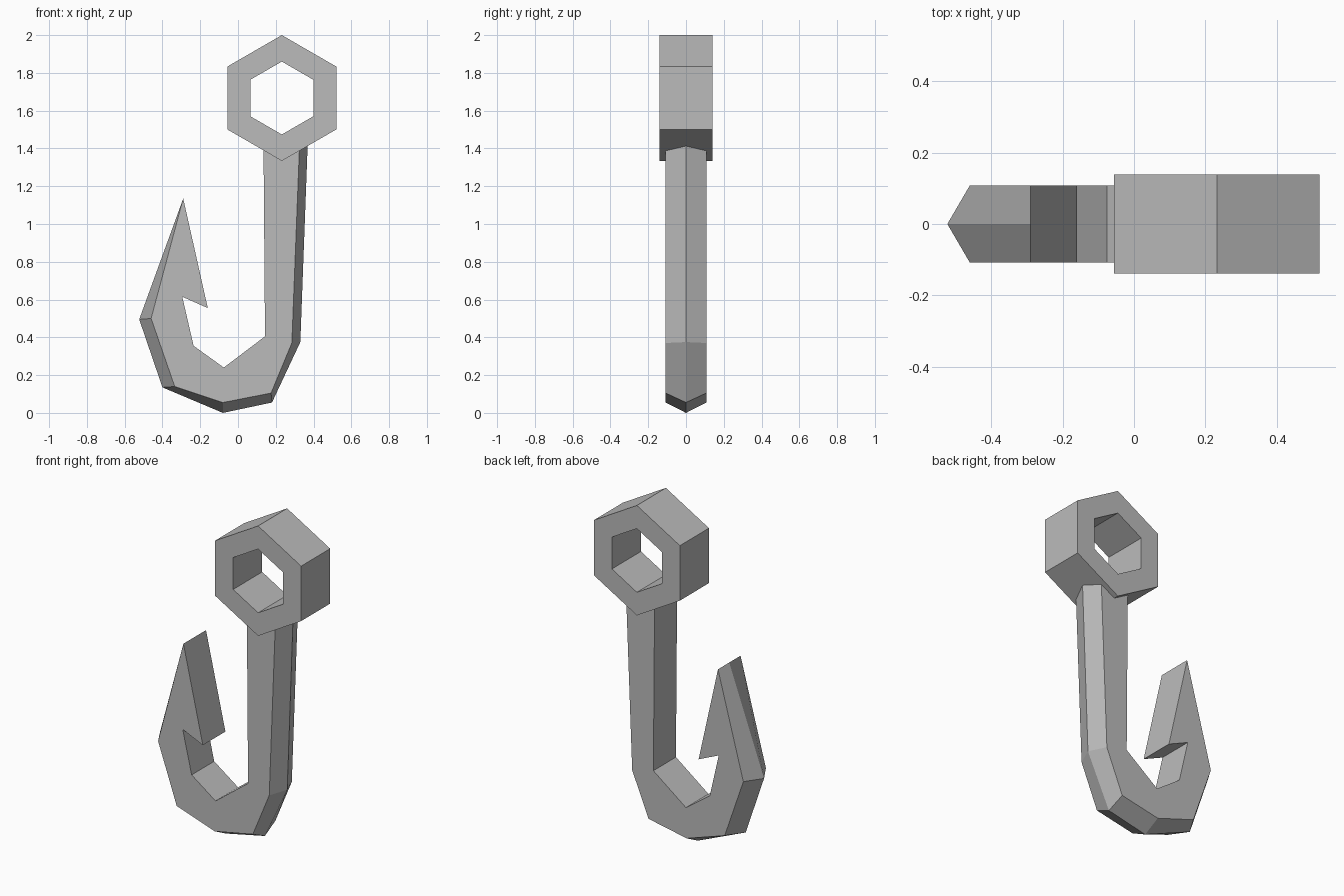
import bpy, bmesh, math

cube = bpy.data.objects.get("Cube")
if cube:
    bpy.data.objects.remove(cube)

# Single plain metal colour
metal = bpy.data.materials.new("grey metal")
metal.use_nodes = True
colour = (0.5, 0.5, 0.5, 1)
metal.diffuse_color = colour
metal.node_tree.nodes["Principled BSDF"].inputs["Base Color"].default_value = colour


def finish(bm, name):
    bmesh.ops.recalc_face_normals(bm, faces=bm.faces)
    mesh = bpy.data.meshes.new(name)
    bm.to_mesh(mesh)
    bm.free()
    mesh.materials.append(metal)
    obj = bpy.data.objects.new(name, mesh)
    bpy.context.collection.objects.link(obj)
    return obj


def row(bm, points, y):
    return [bm.verts.new((x, y, z)) for x, z in points]


def bridge(bm, a, b, closed=False):
    n = len(a)
    for i in range(n if closed else n - 1):
        j = (i + 1) % n
        bm.faces.new((a[i], a[j], b[j], b[i]))


# Hook: flat sides, straight inner wall, and an outer wall ridged along the middle
HALF = 0.108
edge = [(-0.29, 1.135), (-0.46, 0.5), (-0.335, 0.14), (-0.08, 0.055),
        (0.175, 0.105), (0.285, 0.37), (0.327, 1.45)]
ridge = [(-0.29, 1.135), (-0.523, 0.495), (-0.4, 0.135), (-0.08, 0),
         (0.18, 0.055), (0.33, 0.375), (0.37, 1.45)]
inner = [(0.135, 1.43), (0.143, 0.405), (-0.075, 0.24), (-0.235, 0.355),
         (-0.295, 0.615), (-0.16, 0.555)]

bm = bmesh.new()
mid = row(bm, ridge, 0)
outers, inners = [], []
for y in (-HALF, HALF):
    out, inn = row(bm, edge, y), row(bm, inner, y)
    bm.faces.new(out + inn)
    bridge(bm, out, mid)
    outers.append(out)
    inners.append(inn)
# Inner wall runs from the shank top round the barb to the tip
bridge(bm, inners[0] + outers[0][:1], inners[1] + outers[1][:1])
# Shank end, hidden in the eye
bm.faces.new((inners[0][0], outers[0][-1], mid[-1], outers[1][-1], inners[1][0]))
finish(bm, "hook")


# Eye: six-sided ring with a six-sided hole
def hexagon(radius):
    return [(0.232 + radius * math.sin(i * math.pi / 3),
             1.667 + radius * math.cos(i * math.pi / 3)) for i in range(6)]


bm = bmesh.new()
loops = [row(bm, hexagon(r), y) for r, y in
         ((0.333, -0.139), (0.333, 0.139), (0.193, 0.139), (0.193, -0.139))]
for i in range(4):
    bridge(bm, loops[i], loops[(i + 1) % 4], closed=True)
finish(bm, "eye_ring")
